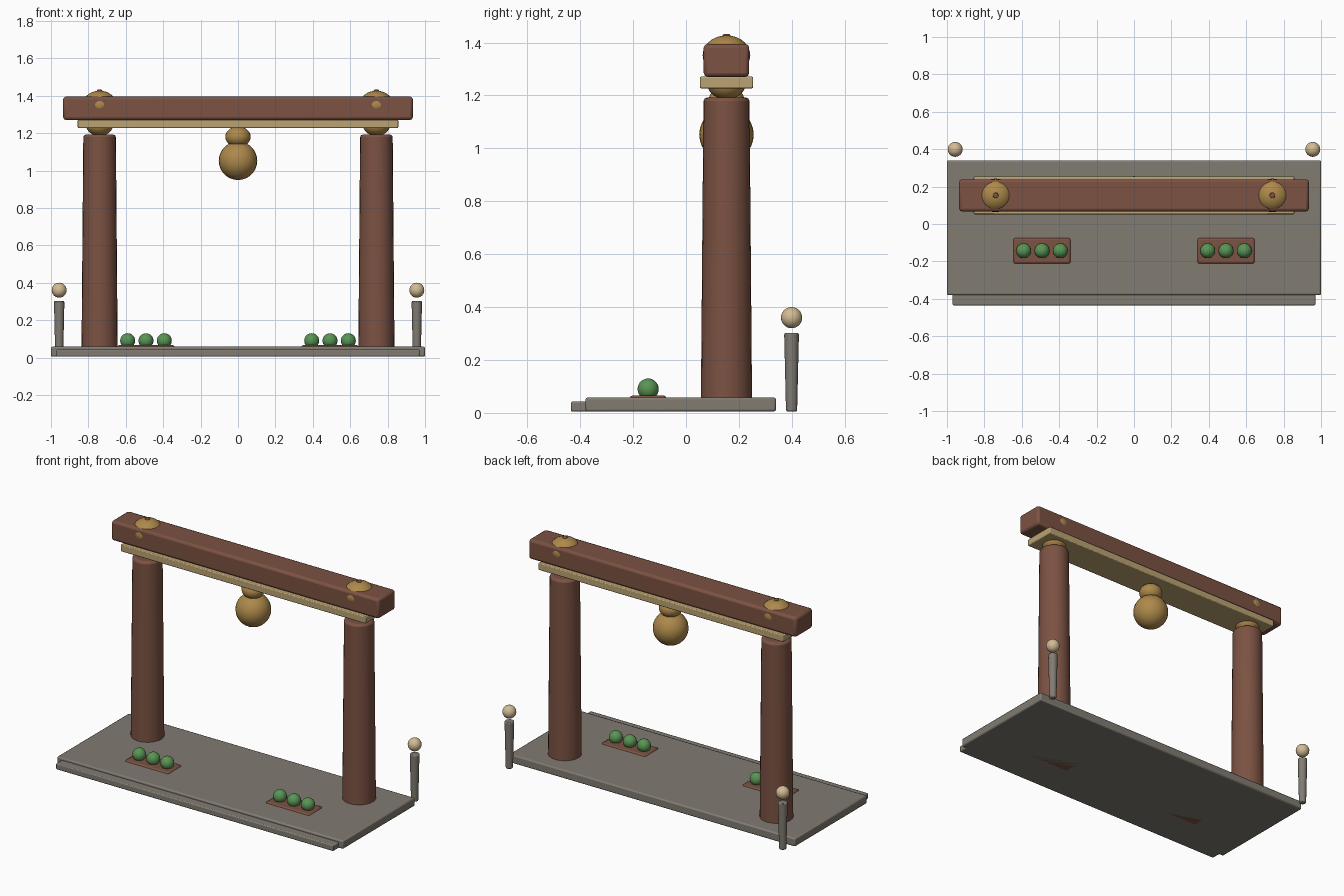
import bpy, math

if "Cube" in bpy.data.objects:
    bpy.data.objects.remove(bpy.data.objects["Cube"])

def mat(name, c):
    m = bpy.data.materials.new(name)
    m.diffuse_color = (*c, 1)
    m.use_nodes = True
    m.node_tree.nodes["Principled BSDF"].inputs["Base Color"].default_value = m.diffuse_color
    return m

WOOD = mat("wood", (0.20, 0.085, 0.055))
GOLD = mat("gold", (0.42, 0.25, 0.07))
TAN = mat("tan", (0.50, 0.37, 0.17))
STONE = mat("stone", (0.22, 0.20, 0.17))
GREEN = mat("green", (0.10, 0.30, 0.09))
CREAM = mat("cream", (0.65, 0.50, 0.30))

def finish(name, m, bevel=0.0):
    o = bpy.context.object
    o.name = name
    o.data.materials.append(m)
    if bevel:
        b = o.modifiers.new("bevel", 'BEVEL')
        b.width, b.segments, b.limit_method = bevel, 2, 'ANGLE'
        b.angle_limit = math.radians(40)
    bpy.ops.object.shade_smooth_by_angle(angle=math.radians(35))
    return o

def box(name, x, y, z, m, bevel):
    # x, y, z are (min, max) ranges
    c = [(r[0] + r[1]) / 2 for r in (x, y, z)]
    bpy.ops.mesh.primitive_cube_add(size=1, location=c)
    bpy.context.object.scale = [r[1] - r[0] for r in (x, y, z)]
    bpy.ops.object.transform_apply(location=False, rotation=False, scale=True)
    return finish(name, m, bevel)

def ball(name, loc, r, rz, m):
    bpy.ops.mesh.primitive_uv_sphere_add(segments=24, ring_count=14, radius=1, location=loc)
    bpy.context.object.scale = (r, r, rz)
    bpy.ops.object.transform_apply(location=False, rotation=False, scale=True)
    return finish(name, m)

def pillar(name, x, y, z0, z1, r0, r1, m, bevel):
    bpy.ops.mesh.primitive_cone_add(vertices=24, radius1=r0, radius2=r1, depth=z1 - z0,
                                    location=(x, y, (z0 + z1) / 2))
    return finish(name, m, bevel)

# Stone platform and front step
box("platform", (-1, 1), (-0.38, 0.34), (0.005, 0.058), STONE, 0.008)
box("front_step", (-0.97, 0.97), (-0.435, -0.33), (0.005, 0.043), STONE, 0.006)

# Crossbeam and the plank beneath it
Y = 0.153
box("crossbeam", (-0.935, 0.935), (0.067, 0.239), (1.27, 1.395), WOOD, 0.015)
box("under_plank", (-0.857, 0.857), (0.052, 0.254), (1.227, 1.271), TAN, 0.005)

# Hanging bell
ball("bell_body", (0, Y, 1.052), 0.103, 0.103, GOLD)
ball("bell_crown", (0, Y, 1.18), 0.068, 0.055, GOLD)

for s, side in ((-1, "left"), (1, "right")):
    # Gate post with gold fittings
    x = s * 0.74
    pillar(side + "_post", x, Y, 0.01, 1.192, 0.097, 0.087, WOOD, 0.014)
    ball(side + "_post_collar", (x, Y, 1.245), 0.073, 0.06, GOLD)
    ball(side + "_beam_cap", (x, Y, 1.352), 0.09, 0.075, GOLD)
    pillar(side + "_cap_finial", x, Y, 1.40, 1.432, 0.018, 0.014, WOOD, 0.004)
    # Planter with three shrubs
    p = s * 0.492
    box(side + "_planter", (p - 0.153, p + 0.153), (-0.212, -0.075), (0.005, 0.066), WOOD, 0.01)
    for i in (-1, 0, 1):
        ball(side + "_shrub", (p + i * 0.098, -0.143, 0.09), 0.04, 0.04, GREEN)
    # Rear lantern stake
    pillar(side + "_lantern_stake", s * 0.956, 0.399, 0.005, 0.302, 0.021, 0.028, STONE, 0.006)
    ball(side + "_lantern", (s * 0.956, 0.399, 0.36), 0.04, 0.04, CREAM)
